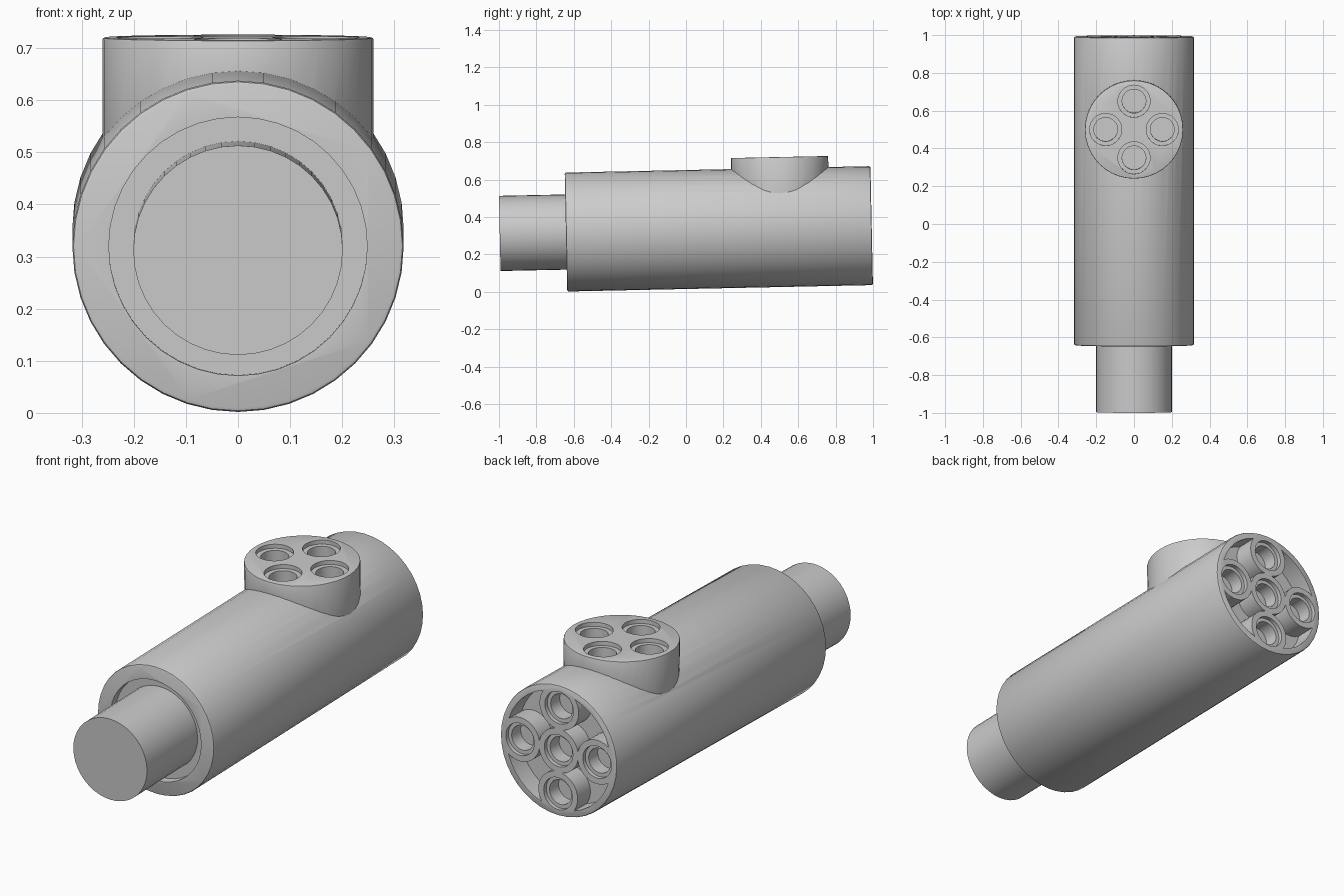
import bpy, bmesh, math
from mathutils import Matrix, Vector

if "Cube" in bpy.data.objects:
    bpy.data.objects.remove(bpy.data.objects["Cube"])

SEG = 40
END_Y, BOSS_Y, BOSS_Z = 0.993, 0.508, 0.377
ROT = {'Y': Matrix.Rotation(-math.pi / 2, 4, 'X'), 'Z': Matrix.Identity(4)}


def cylinder(name, axis, start, radius, length, bevel=0.0, seg=SEG):
    """Cylinder starting at a point and running along +axis."""
    bm = bmesh.new()
    bmesh.ops.create_cone(bm, cap_ends=True, segments=seg, radius1=radius, radius2=radius, depth=length)
    bmesh.ops.translate(bm, verts=bm.verts, vec=(0, 0, length / 2))
    if bevel:
        rims = [e for e in bm.edges if abs(e.verts[0].co.z - e.verts[1].co.z) < 1e-5]
        bmesh.ops.bevel(bm, geom=rims, offset=bevel, segments=2, profile=0.5, affect='EDGES')
    bm.transform(Matrix.Translation(Vector(start)) @ ROT[axis])
    bmesh.ops.recalc_face_normals(bm, faces=bm.faces)
    mesh = bpy.data.meshes.new(name)
    bm.to_mesh(mesh)
    bm.free()
    ob = bpy.data.objects.new(name, mesh)
    bpy.context.collection.objects.link(ob)
    return ob


def combine(target, other, operation):
    """Apply a boolean and discard the helper."""
    mod = target.modifiers.new("bool", 'BOOLEAN')
    mod.object, mod.operation, mod.solver = other, operation, 'EXACT'
    bpy.context.view_layer.objects.active = target
    bpy.ops.object.modifier_apply(modifier=mod.name)
    bpy.data.objects.remove(other)


def cross(d):
    return [(d, 0), (-d, 0), (0, d), (0, -d)]


# Main barrel with the round port on top
body = cylinder("barrel", 'Y', (0, -0.642, 0), 0.318, END_Y + 0.642, 0.008)
combine(body, cylinder("port", 'Z', (0, BOSS_Y, 0.02), 0.26, BOSS_Z - 0.02, 0.004), 'UNION')

# Shallow ring recess around the rod
combine(body, cylinder("recess", 'Y', (0, -0.742, 0), 0.248, 0.14), 'DIFFERENCE')

# Rear pockets between the five tubes
tubes = [(0, 0)] + cross(0.21)
pocket = cylinder("pocket", 'Y', (0, END_Y - 0.10, 0), 0.286, 0.2)
for x, z in tubes:
    combine(pocket, cylinder("tube", 'Y', (x, END_Y - 0.2, z), 0.107, 0.4, seg=32), 'DIFFERENCE')
combine(body, pocket, 'DIFFERENCE')

# Stepped holes in the rear tubes
for x, z in tubes:
    for r, depth in ((0.078, 0.02), (0.06, 0.09)):
        combine(body, cylinder("hole", 'Y', (x, END_Y - depth, z), r, depth + 0.1, seg=32), 'DIFFERENCE')

# Stepped holes in the top port
for x, y in cross(0.15):
    for r, depth in ((0.085, 0.02), (0.063, 0.08)):
        combine(body, cylinder("hole", 'Z', (x, BOSS_Y + y, BOSS_Z - depth), r, depth + 0.1, seg=32), 'DIFFERENCE')

# Sliding rod at the front
rod = cylinder("rod", 'Y', (0, -0.996, 0), 0.201, 0.41)

# Slight upward tilt of the whole assembly
for ob in (body, rod):
    ob.data.transform(Matrix.Translation((0, 0, 0.333)) @ Matrix.Rotation(math.radians(1.2), 4, 'X'))
    bpy.ops.object.select_all(action='DESELECT')
    ob.select_set(True)
    bpy.context.view_layer.objects.active = ob
    bpy.ops.object.shade_smooth_by_angle(angle=math.radians(30))
